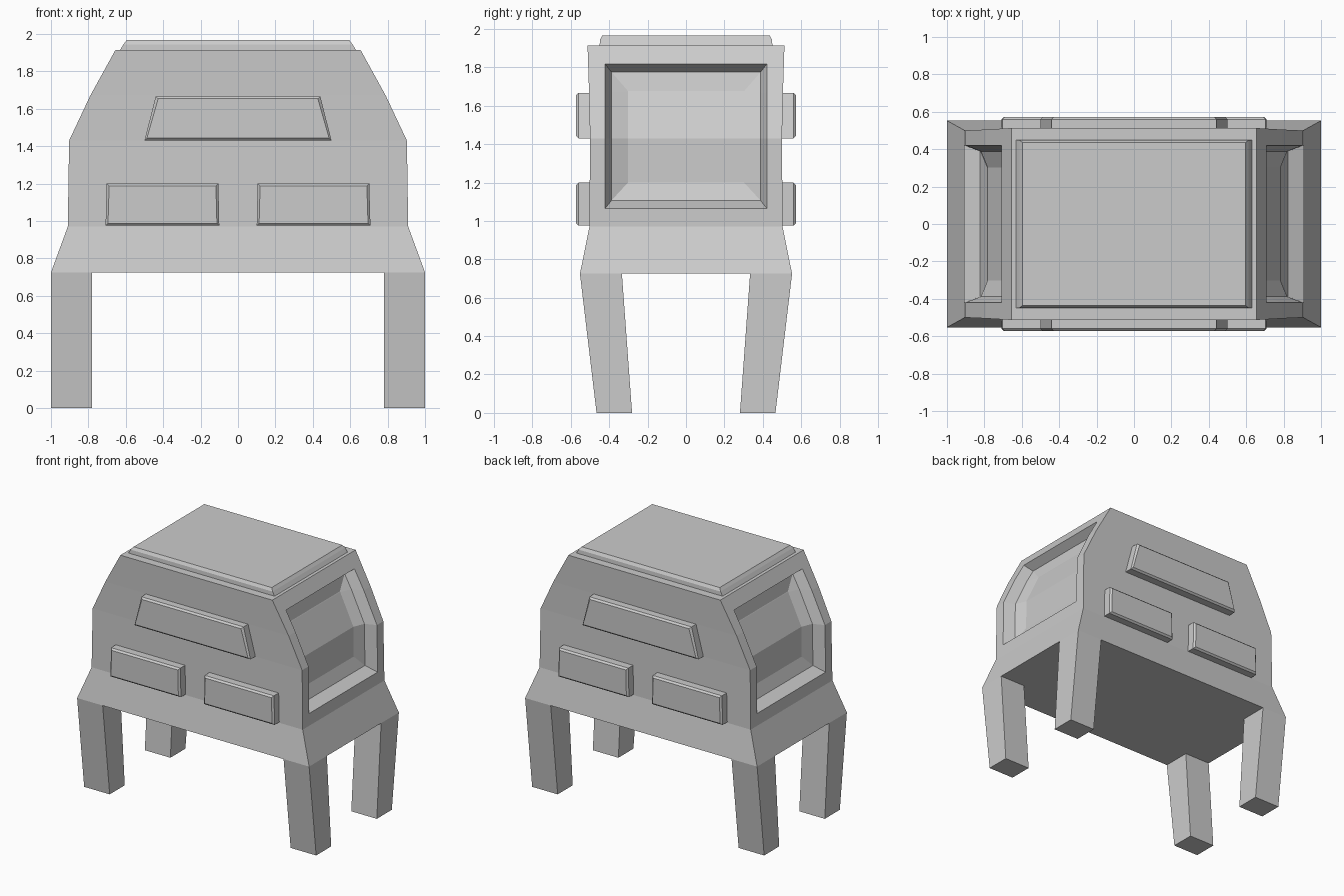
import bpy, bmesh

if "Cube" in bpy.data.objects:
    bpy.data.objects.remove(bpy.data.objects["Cube"])

# body levels: z, half width, half depth
LEVELS = [(.725, 1, .5525), (.97, .91, .503), (1.43, .903, .50),
          (1.67, .79, .505), (1.915, .655, .513)]


def finish(name, bm):
    bmesh.ops.recalc_face_normals(bm, faces=bm.faces)
    me = bpy.data.meshes.new(name)
    bm.to_mesh(me)
    bm.free()
    ob = bpy.data.objects.new(name, me)
    bpy.context.collection.objects.link(ob)
    return ob


def bridge(bm, rings):
    for a, b in zip(rings, rings[1:]):
        n = len(a)
        for i in range(n):
            j = (i + 1) % n
            bm.faces.new((a[i], a[j], b[j], b[i]))


def loft(name, rings, mirror=(False, False)):
    bm = bmesh.new()
    vs = [[bm.verts.new(p) for p in r] for r in rings]
    bridge(bm, vs)
    for r in (vs[0], vs[-1]):
        n = len(r)
        for i in range(n // 2 - 1):
            bm.faces.new((r[i], r[i + 1], r[n - 2 - i], r[n - 1 - i]))
    ob = finish(name, bm)
    if any(mirror):
        m = ob.modifiers.new("mirror", 'MIRROR')
        m.use_axis = (mirror[0], mirror[1], False)
        m.use_mirror_merge = False
    return ob


def outer_x(z):
    for (z0, x0, _), (z1, x1, _) in zip(LEVELS, LEVELS[1:]):
        if z <= z1:
            return x0 + (x1 - x0) * (z - z0) / (z1 - z0)


# body with four legs extruded from the underside corners
bm = bmesh.new()
loop = [(0, 0), (1, 0), (2, 0), (3, 0), (3, 1), (3, 2), (3, 3),
        (2, 3), (1, 3), (0, 3), (0, 2), (0, 1)]


def lines(h, inner):
    return [-h, -h * inner, h * inner, h]


def grid_point(z, hx, hy, i, j):
    return lines(hx, .78)[i], lines(hy, .334 / .5525)[j], z


rings = [[bm.verts.new(grid_point(*lv, i, j)) for i, j in loop] for lv in LEVELS]
bridge(bm, rings)
caps = []
for lv, ring in ((LEVELS[0], rings[0]), (LEVELS[-1], rings[-1])):
    g = dict(zip(loop, ring))
    for i in (1, 2):
        for j in (1, 2):
            g[i, j] = bm.verts.new(grid_point(*lv, i, j))
    caps.append({(i, j): bm.faces.new((g[i, j], g[i + 1, j], g[i + 1, j + 1], g[i, j + 1]))
                 for i in range(3) for j in range(3)})
for key in ((0, 0), (2, 0), (0, 2), (2, 2)):
    out = bmesh.ops.extrude_discrete_faces(bm, faces=[caps[0][key]])
    foot = out['faces'][0]
    for v in foot.verts:
        y = .466 if abs(v.co.y) > .45 else .281
        v.co.y = y if v.co.y > 0 else -y
        v.co.z = 0
bmesh.ops.remove_doubles(bm, verts=bm.verts, dist=1e-5)
body = finish("body_with_legs", bm)

# stepped recess in each side, following the bent side wall
rec = []
for hy, z0, z1, depth in ((.454, 1.023, 1.859, -.085), (.388, 1.107, 1.775, .085),
                          (.302, 1.20, 1.676, .12)):
    zs = [z0, 1.43, 1.67, z1]
    rec.append([(outer_x(z) - depth, -hy, z) for z in zs] +
               [(outer_x(z) - depth, hy, z) for z in reversed(zs)])
cutter = loft("recess_cutter", rec, (True, False))
cutter.hide_render = True
mod = body.modifiers.new("recess", 'BOOLEAN')
mod.operation = 'DIFFERENCE'
mod.solver = 'EXACT'
mod.object = cutter
bpy.context.view_layer.objects.active = body
bpy.ops.object.modifier_apply(modifier=mod.name)
bpy.data.objects.remove(cutter)


# raised panels on front and back, with a chamfered face
def panel(name, outline, mirror_x):
    cx = sum(p[0] for p in outline) / 4
    cz = sum(p[1] for p in outline) / 4
    c = .013
    face = [(x - c if x > cx else x + c, z - c if z > cz else z + c) for x, z in outline]
    loft(name, [[(x, y, z) for x, z in o] for y, o in
                ((-.48, outline), (-.56, outline), (-.573, face))], (mirror_x, True))


panel("upper_panel", [(-.50, 1.43), (.50, 1.43), (.44, 1.667), (-.44, 1.667)], False)
panel("lower_panel", [(.10, .975), (.708, .975), (.702, 1.20), (.105, 1.20)], True)

# roof slab
loft("roof_slab", [[(-x, -y, z), (x, -y, z), (x, y, z), (-x, y, z)] for x, y, z in
                   ((.632, .45, 1.90), (.63, .45, 1.915), (.612, .448, 1.945),
                    (.595, .435, 1.967))])
